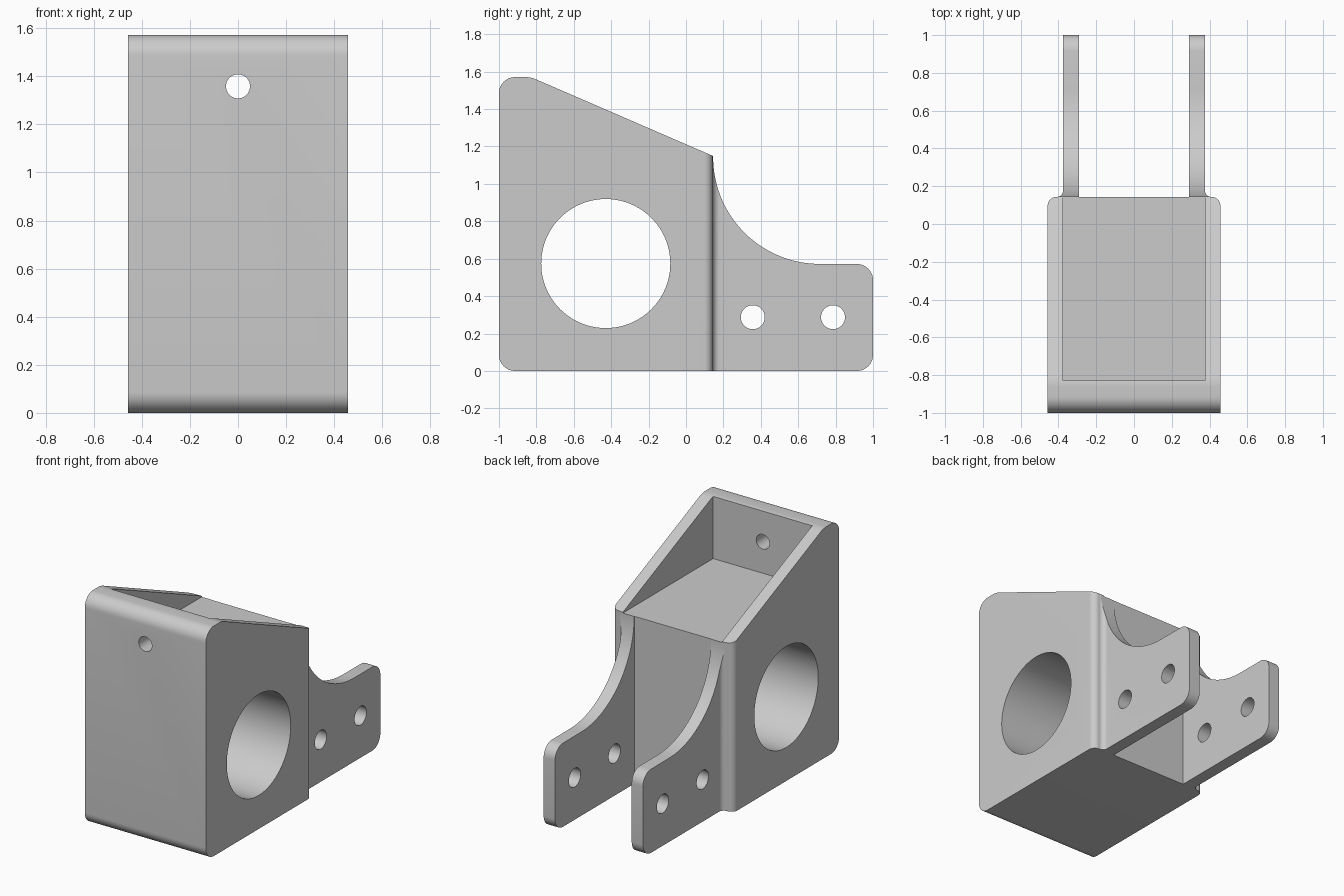
import bpy
import bmesh
from math import cos, sin, pi, radians
from mathutils import Vector, Matrix

cube = bpy.data.objects.get("Cube")
if cube:
    bpy.data.objects.remove(cube, do_unlink=True)

grey = bpy.data.materials.new("light grey metal")
grey.use_nodes = True
grey.diffuse_color = (0.6, 0.6, 0.6, 1)
grey.node_tree.nodes["Principled BSDF"].inputs["Base Color"].default_value = (0.6, 0.6, 0.6, 1)


def rounded(corners, steps=10):
    """Polygon from (u, v, radius) corners, each replaced by a tangent arc."""
    out = []
    for i, (u, v, r) in enumerate(corners):
        p = Vector((u, v))
        if r == 0:
            out.append(p)
            continue
        a = (Vector(corners[i - 1][:2]) - p).normalized()
        b = (Vector(corners[(i + 1) % len(corners)][:2]) - p).normalized()
        half = a.angle(b) / 2
        centre = p + (a + b).normalized() * (r / sin(half))
        start = p + a * (r * cos(half) / sin(half)) - centre
        sweep = (pi - 2 * half) * (1 if a.x * b.y - a.y * b.x < 0 else -1)
        for k in range(steps + 1):
            out.append(centre + Matrix.Rotation(sweep * k / steps, 2) @ start)
    return out


def solid(name, outline, axis, lo, hi):
    """Extrude an outline along x, y or z between lo and hi."""
    place = {"x": lambda p, d: (d, p[0], p[1]),
             "y": lambda p, d: (p[0], d, p[1]),
             "z": lambda p, d: (p[0], p[1], d)}[axis]
    bm = bmesh.new()
    a = [bm.verts.new(place(p, lo)) for p in outline]
    b = [bm.verts.new(place(p, hi)) for p in outline]
    bm.faces.new(a)
    bm.faces.new(b)
    n = len(a)
    for i in range(n):
        j = (i + 1) % n
        bm.faces.new((a[i], a[j], b[j], b[i]))
    bmesh.ops.recalc_face_normals(bm, faces=bm.faces)
    mesh = bpy.data.meshes.new(name)
    bm.to_mesh(mesh)
    bm.free()
    mesh.materials.append(grey)
    obj = bpy.data.objects.new(name, mesh)
    bpy.context.collection.objects.link(obj)
    return obj


def circle(u, v, r, n):
    return [(u + r * cos(2 * pi * k / n), v + r * sin(2 * pi * k / n)) for k in range(n)]


def combine(target, tool, operation):
    tool.hide_render = True
    mod = target.modifiers.new("cut", "BOOLEAN")
    mod.operation = operation
    mod.solver = "EXACT"
    mod.object = tool
    bpy.context.view_layer.objects.active = target
    bpy.ops.object.modifier_apply(modifier=mod.name)
    bpy.data.objects.remove(tool, do_unlink=True)


# Plan: block with two rear lugs, filleted where the lugs leave the block
half_plan = [(0.457, -1.1, 0), (0.457, 0.143, 0.045), (0.375, 0.143, 0.035),
             (0.375, 1.1, 0), (0.29, 1.1, 0), (0.29, 0.143, 0)]
plan = half_plan + [(-x, y, r) for x, y, r in reversed(half_plan)]
bracket = solid("mounting_bracket", rounded(plan), "z", -0.1, 1.7)

# Side silhouette: sloped block top, then a concave sweep down to the lugs
sweep = [(0.716 + 0.571 * cos(t), 1.143 + 0.571 * sin(t), 0)
         for t in (radians(270 - 3 * k) for k in range(31))]
side = [(-1, 0, 0.086), (1, 0, 0.086), (1, 0.571, 0.086)] + sweep
side += [(0.145, 1.149, 0), (-0.83, 1.571, 0.15), (-1, 1.571, 0.086)]
combine(bracket, solid("side_profile", rounded(side), "x", -0.6, 0.6), "INTERSECT")

# Open pocket in the top
pocket = [(-0.375, -0.829), (0.375, -0.829), (0.375, 0.3), (-0.375, 0.3)]
combine(bracket, solid("pocket", pocket, "z", 1.143, 1.8), "DIFFERENCE")

# Main bore, lug bolt holes and the front wall hole
for name, y, z, r, n in (("main_bore", -0.429, 0.574, 0.345, 96),
                         ("inner_bolt_hole", 0.357, 0.287, 0.064, 40),
                         ("outer_bolt_hole", 0.786, 0.287, 0.064, 40)):
    combine(bracket, solid(name, circle(y, z, r, n), "x", -0.7, 0.7), "DIFFERENCE")
combine(bracket, solid("front_hole", circle(0, 1.358, 0.05, 40), "y", -1.2, -0.7), "DIFFERENCE")

# Smooth rounds, crisp edges
bpy.ops.object.select_all(action="DESELECT")
bracket.select_set(True)
bpy.context.view_layer.objects.active = bracket
bpy.ops.object.shade_smooth_by_angle(angle=radians(20))
